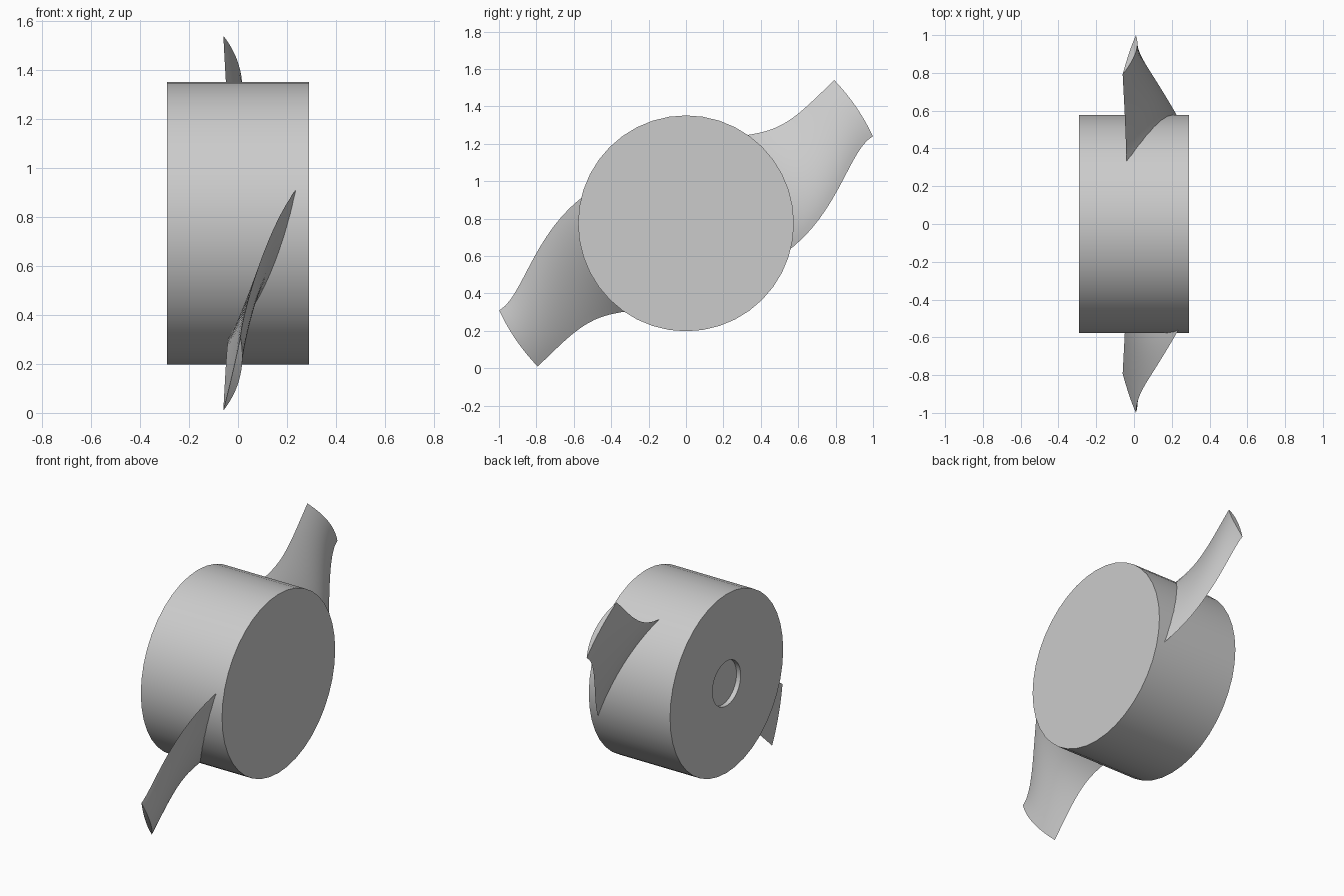
import bpy, bmesh
from math import sin, cos, pi, radians

if "Cube" in bpy.data.objects:
    bpy.data.objects.remove(bpy.data.objects["Cube"])

AXIS_Z = 0.775
HUB_R, TIP_R = 0.577, 1.102

grey = bpy.data.materials.new("plain_grey")
grey.use_nodes = True
colour = (0.6, 0.6, 0.6, 1)
grey.diffuse_color = colour
grey.node_tree.nodes["Principled BSDF"].inputs["Base Color"].default_value = colour


def polar(x, r, a):
    """Point at radius r and angle a around the shaft axis."""
    return (x, r * cos(a), AXIS_Z + r * sin(a))


def finish(bm, name):
    bmesh.ops.recalc_face_normals(bm, faces=bm.faces)
    mesh = bpy.data.meshes.new(name)
    bm.to_mesh(mesh)
    bm.free()
    mesh.materials.append(grey)
    obj = bpy.data.objects.new(name, mesh)
    bpy.context.collection.objects.link(obj)
    bpy.ops.object.select_all(action='DESELECT')
    obj.select_set(True)
    bpy.context.view_layer.objects.active = obj
    bpy.ops.object.shade_smooth_by_angle(angle=radians(35))


def bridge(bm, a, b, closed):
    n = len(a)
    for i in range(n if closed else n - 1):
        j = (i + 1) % n
        bm.faces.new((a[i], a[j], b[j], b[i]))


# Hub: turned drum with a shallow shaft recess in one end
def make_hub(sides=40):
    bm = bmesh.new()
    profile = [(0.29, HUB_R), (-0.29, HUB_R), (-0.29, 0.144), (-0.26, 0.144)]
    rings = [[bm.verts.new(polar(x, r, 2 * pi * i / sides)) for i in range(sides)]
             for x, r in profile]
    for a, b in zip(rings, rings[1:]):
        bridge(bm, a, b, True)
    bm.faces.new(rings[0])
    bm.faces.new(rings[-1])
    finish(bm, "hub")


# Blade: cambered sections wrapped on cylinders, swept and twisted outward
def make_blade(name, turn, rows=14, cols=14):
    bm = bmesh.new()
    loops = []
    for k in range(rows + 1):
        s = -0.05 + 1.05 * k / rows
        r = HUB_R + (TIP_R - HUB_R) * s
        lead = radians(44 + 11 * (1 - s) ** 5)
        sweep = (1 - s) ** 1.7
        trail = radians(25 - 38.5 * sweep)
        x_lead, x_trail = -0.04 - 0.02 * s, 0.01 + 0.225 * sweep

        def point(t, bulge):
            x = x_lead + (x_trail - x_lead) * t + bulge * 4 * t * (1 - t)
            return bm.verts.new(polar(x, r, lead + (trail - lead) * t + turn))

        front = [point(i / cols, 0.034) for i in range(cols + 1)]
        back = [point(i / cols, -0.012 * (1 - s)) for i in range(cols - 1, 0, -1)]
        loops.append(front + back)
    for a, b in zip(loops, loops[1:]):
        bridge(bm, a, b, True)
    # Close both ends with strips between the two skins
    for loop in (loops[0], loops[-1]):
        front = loop[:cols + 1]
        back = [loop[0]] + loop[:cols:-1] + [loop[cols]]
        for i in range(cols):
            quad = dict.fromkeys((front[i], front[i + 1], back[i + 1], back[i]))
            bm.faces.new(list(quad))
    finish(bm, name)


make_hub()
make_blade("back_blade", 0)
make_blade("front_blade", pi)
